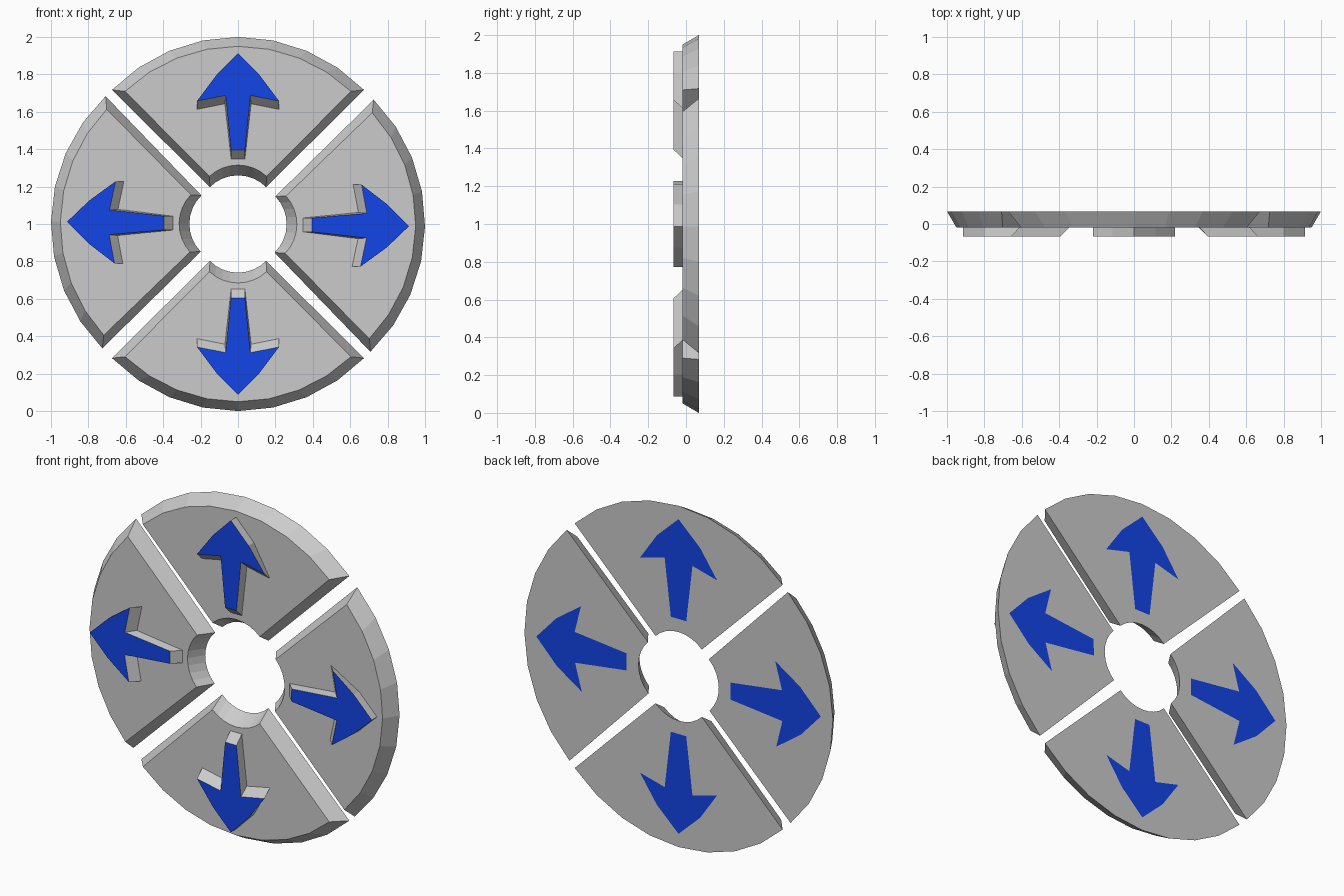
import bpy, bmesh, math

if "Cube" in bpy.data.objects:
    bpy.data.objects.remove(bpy.data.objects["Cube"])

Y_BACK, Y_FACE, Y_ARROW = 0.068, -0.018, -0.067

blue = bpy.data.materials.new("arrow_blue")
blue.diffuse_color = (0.006, 0.06, 0.8, 1)
blue.use_nodes = True
blue.node_tree.nodes["Principled BSDF"].inputs["Base Color"].default_value = blue.diffuse_color


def loft(name, loops, angle, caps, mat=None):
    """Join (y, [(u, v)...]) outlines, turned about the disc centre at z = 1."""
    c, s = math.cos(angle), math.sin(angle)
    bm = bmesh.new()
    rings = [[bm.verts.new((u * c - v * s, y, 1 + u * s + v * c)) for u, v in pts]
             for y, pts in loops]
    for a, b in zip(rings, rings[1:]):
        n = len(a)
        for i in range(n):
            bm.faces.new((a[i], a[(i + 1) % n], b[(i + 1) % n], b[i]))
    for k in caps:
        bm.faces.new(rings[k] if k == 0 else rings[k][::-1])
    if len(rings) > 1:
        bmesh.ops.recalc_face_normals(bm, faces=bm.faces)
    else:
        # flat inlay faces outwards
        bm.normal_update()
        want = -1 if loops[0][0] < 0 else 1
        for f in bm.faces:
            if f.normal.y * want < 0:
                f.normal_flip()
    me = bpy.data.meshes.new(name)
    bm.to_mesh(me)
    bm.free()
    if mat:
        me.materials.append(mat)
    ob = bpy.data.objects.new(name, me)
    bpy.context.collection.objects.link(ob)


def arc(r_mid, r_end, x_end, n=8):
    """Arc of n sides, slightly flatter towards its ends."""
    half = math.asin(x_end / r_end)
    pts = []
    for i in range(n + 1):
        t = 2 * i / n - 1
        r = r_mid + (r_end - r_mid) * t * t
        pts.append((r * math.sin(t * half), r * math.cos(t * half)))
    return pts


def mirrored(half):
    """Close a right-hand half outline that runs from the tip to the tail."""
    return half + [(-u, v) for u, v in reversed(half) if u > 0]


# Sector outlines: wide at the back, bevelled in towards the front
sector_back = arc(1.0, 0.984, 0.674) + arc(0.26, 0.248, 0.15)[::-1]
sector_front = arc(0.95, 0.932, 0.604) + arc(0.315, 0.297, 0.153)[::-1]

# Arrow outlines: tip, head side, head corner, notch, tail
arrow_top = mirrored([(0, 0.914), (0.115, 0.797), (0.219, 0.658), (0.066, 0.688), (0.037, 0.395)])
arrow_base = mirrored([(0, 0.914), (0.115, 0.797), (0.219, 0.613), (0.07, 0.643), (0.037, 0.347)])
arrow_rear = mirrored([(0, 0.922), (0.14, 0.79), (0.25, 0.63), (0.09, 0.672), (0.05, 0.337)])

for side, deg in (("top", 0), ("left", 89.25), ("bottom", 180), ("right", -90.75)):
    a = math.radians(deg)
    loft(side + "_sector", [(Y_BACK, sector_back), (Y_FACE, sector_front)], a, (0, 1))
    # raised arrow walls, with the blue face closing them
    loft(side + "_arrow_sides", [(Y_FACE, arrow_base), (Y_ARROW, arrow_top)], a, ())
    loft(side + "_arrow_face", [(Y_ARROW, arrow_top)], a, (0,), blue)
    # flat arrow on the back
    loft(side + "_rear_arrow", [(Y_BACK + 0.001, arrow_rear)], a, (0,), blue)
